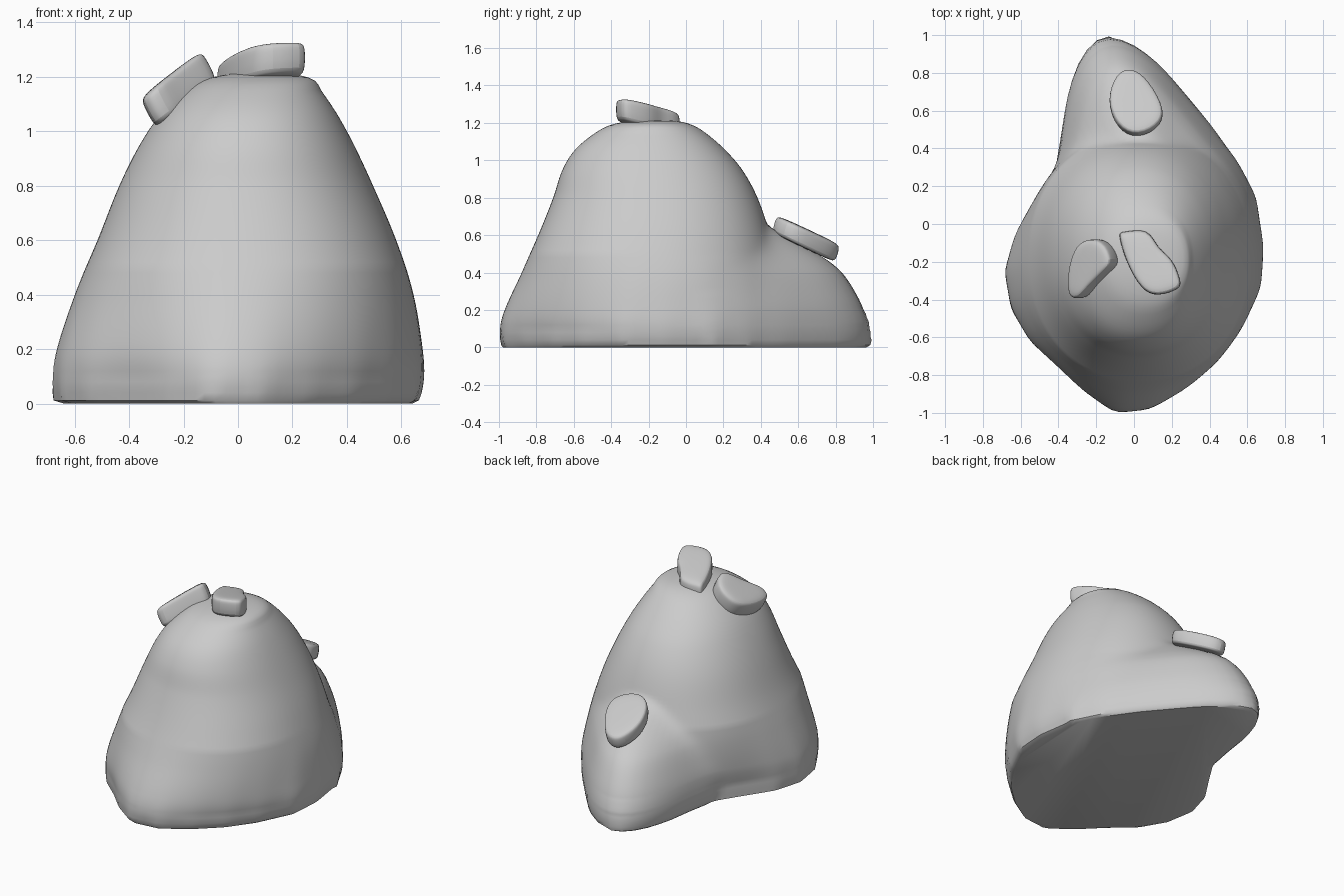
import bpy, bmesh, math
from mathutils import Vector

if "Cube" in bpy.data.objects:
    bpy.data.objects.remove(bpy.data.objects["Cube"])


def curve(table, z):
    """Smooth interpolation through rows of (z, values...)."""
    n = len(table)
    i = max(k for k in range(n - 1) if table[k][0] <= z + 1e-9)
    a, b = table[i], table[i + 1]
    h = b[0] - a[0]
    t = (z - a[0]) / h
    out = []
    for c in range(1, len(a)):
        def slope(k):
            lo, hi = table[max(k - 1, 0)], table[min(k + 1, n - 1)]
            return (hi[c] - lo[c]) / (hi[0] - lo[0]) * h
        if i == 0 or z < 0.03:
            out.append(a[c] + (b[c] - a[c]) * t)
            continue
        d = b[c] - a[c]
        m0, m1 = [max(min(slope(k), 2.5 * abs(d)), -2.5 * abs(d)) for k in (i, i + 1)]
        out.append(a[c] + m0 * t + (3 * d - 2 * m0 - m1) * t * t + (m0 + m1 - 2 * d) * t ** 3)
    return out


def exit_distance(poly, c, ang):
    """Farthest hit of a ray from c with a closed outline, 0 if missed."""
    dx, dy = math.cos(ang), math.sin(ang)
    best = 0
    for (x0, y0), (x1, y1) in zip(poly, poly[1:] + poly[:1]):
        ex, ey = x1 - x0, y1 - y0
        det = ex * dy - ey * dx
        if abs(det) < 1e-9:
            continue
        px, py = x0 - c[0], y0 - c[1]
        r = (ex * py - ey * px) / det
        s = (dx * py - dy * px) / det
        if 0 <= s <= 1 and r > best:
            best = r
    return best


def smooth_max(a, b, k=0.05):
    h = max(k - abs(a - b), 0) / k
    return max(a, b) + h * h * k / 4


def loft(name, rings):
    bm = bmesh.new()
    vs = [[bm.verts.new(p) for p in r] for r in rings]
    n = len(vs[0])
    for a, b in zip(vs, vs[1:]):
        for i in range(n):
            j = (i + 1) % n
            bm.faces.new((a[i], a[j], b[j], b[i]))
    bm.faces.new(vs[0])
    bm.faces.new(vs[-1])
    bmesh.ops.recalc_face_normals(bm, faces=bm.faces)
    me = bpy.data.meshes.new(name)
    bm.to_mesh(me)
    bm.free()
    ob = bpy.data.objects.new(name, me)
    bpy.context.collection.objects.link(ob)
    bpy.ops.object.select_all(action='DESELECT')
    ob.select_set(True)
    bpy.context.view_layer.objects.active = ob
    bpy.ops.object.shade_smooth_by_angle(angle=math.radians(40))
    return ob


# Mound: main outline and extents (z, x min, x max, y min, y max)
main_outline = [(-.10, -1), (.09, -.98), (.27, -.87), (.43, -.73), (.56, -.56), (.67, -.34),
                (.685, -.12), (.65, .11), (.52, .33), (.3, .48), (.02, .52), (-.25, .45),
                (-.40, .29), (-.51, .12), (-.63, -.06), (-.685, -.25), (-.65, -.45),
                (-.55, -.62), (-.40, -.75), (-.27, -.88)]
main_levels = [(0, -.64, .64, -.98, .50), (.012, -.68, .665, -.99, .52), (.1, -.685, .685, -1, .52),
               (.2, -.67, .68, -.975, .52), (.4, -.60, .645, -.88, .50), (.6, -.515, .58, -.79, .45),
               (.8, -.435, .495, -.71, .382), (.95, -.36, .425, -.66, .30),
               (1.06, -.285, .365, -.59, .205), (1.15, -.19, .305, -.48, .10),
               (1.19, -.12, .275, -.40, .03), (1.21, -.03, .2, -.3, -.05),
               (1.217, .06, .1, -.2, -.16)]
# Back lobe: outline shrinking toward its crest (z, scale)
lobe_outline = [(.45, .1), (.65, .11), (.55, .32), (.41, .52), (.26, .70), (.13, .85), (0, .95),
                (-.14, 1.0), (-.22, .97), (-.29, .87), (-.35, .69), (-.38, .48), (-.41, .32), (-.35, .1)]
lobe_levels = [(0, .95), (.012, .98), (.1, 1), (.2, .97), (.3, .90), (.4, .80), (.46, .70),
               (.5, .61), (.56, .46), (.62, .30), (.66, .17), (.70, 0)]

N = 120
heights = [0, .012] + [.04 + .02 * i for i in range(54)] + [1.115, 1.13, 1.15, 1.17, 1.185, 1.197,
                                                         1.205, 1.21, 1.214, 1.217]
rings = []
for z in heights:
    x0, x1, y0, y1 = curve(main_levels, z)
    main = [(x0 + (x + .685) / 1.37 * (x1 - x0), y0 + (y + 1) / 1.52 * (y1 - y0)) for x, y in main_outline]
    s = curve(lobe_levels, z)[0] if z < .7 else 0
    lobe = [(.08 + (x - .08) * s, .3 + (y - .3) * s) for x, y in lobe_outline]
    cx, cy, hx, hy = (x0 + x1) / 2, (y0 + y1) / 2, (x1 - x0) / 2, (y1 - y0) / 2
    w = min(max((z - .1) / .4, 0), 1)        # outline turns into an oval higher up
    radii = []
    for i in range(N):
        a = math.tau * i / N
        oval = (abs(math.cos(a) / hx) ** 2.15 + abs(math.sin(a) / hy) ** 2.15) ** (-1 / 2.15)
        r = exit_distance(main, (cx, cy), a) * (1 - w) + oval * w
        if s > 0.01:
            r = smooth_max(r, exit_distance(lobe, (cx, cy), a))
        radii.append(r)
    for _ in range(int(min(z, .2) * 20)):    # soften the corners above the foot
        radii = [(radii[i - 1] + 2 * radii[i] + radii[(i + 1) % N]) / 4 for i in range(N)]
    rings.append([(cx + r * math.cos(math.tau * i / N), cy + r * math.sin(math.tau * i / N), z)
                  for i, r in enumerate(radii)])
loft("mound", rings)


# Pebbles: outline seen from above on a tilted plane, thickened along an offset
def pebble(name, outline, centre, tilt, offset, stretch=(1.04, 1.04)):
    cx, cy, cz = centre
    rings = []
    for s, t in ((.85, -1.3), (1, -1.1), (1, .5), (.95, .85), (.7, 1.03)):
        ring = []
        for x, y in outline:
            dx, dy = (x - cx) * s * stretch[0], (y - cy) * s * stretch[1]
            p = Vector((cx + dx, cy + dy, cz + dx * tilt[0] + dy * tilt[1]))
            ring.append(p + Vector(offset) * t)
        rings.append(ring)
    ob = loft(name, rings)
    sub = ob.modifiers.new("round", 'SUBSURF')
    sub.levels = sub.render_levels = 2


pebble("back_pebble", [(-.03, .82), (.05, .79), (.15, .63), (.15, .53), (.02, .455), (-.09, .51),
                       (-.14, .66), (-.09, .79)], (.005, .64, .588), (0, -.47), (0, .012, .042),
       (1.05, 1.02))
pebble("left_pebble", [(-.35, -.25), (-.31, -.13), (-.25, -.085), (-.14, -.085), (-.08, -.2),
                       (-.12, -.24), (-.23, -.33), (-.28, -.39), (-.35, -.39)],
       (-.215, -.23, 1.165), (.77, 0), (-.026, 0, .05), (.91, 1.05))
pebble("right_pebble", [(-.08, -.05), (-.06, -.05), (.08, -.025), (.12, -.13), (.2, -.18), (.245, -.3),
                        (.24, -.34), (.12, -.38), (.04, -.345), (-.04, -.2)],
       (.08, -.2, 1.238), (.1, -.2), (0, 0, .055))
